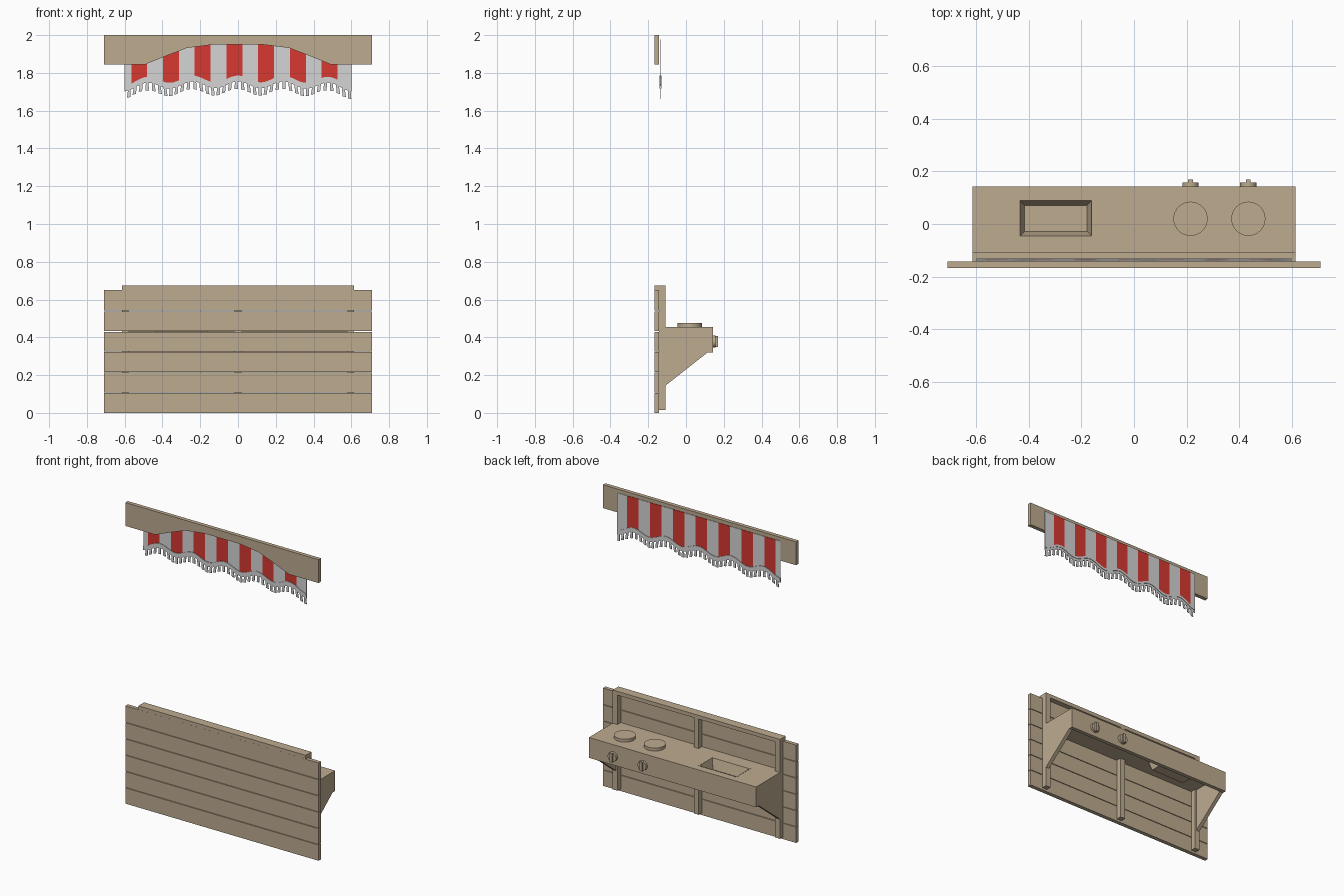
import bpy, bmesh, math

if "Cube" in bpy.data.objects:
    bpy.data.objects.remove(bpy.data.objects["Cube"])

def material(name, rgb):
    m = bpy.data.materials.new(name)
    m.diffuse_color = (*rgb, 1)
    m.use_nodes = True
    m.node_tree.nodes["Principled BSDF"].inputs["Base Color"].default_value = m.diffuse_color
    return m

WOOD = material("tan wood", (0.51, 0.41, 0.28))
RED = material("red cloth", (0.68, 0.04, 0.03))
WHITE = material("white cloth", (0.66, 0.66, 0.66))

def finish(name, bm, *mats):
    me = bpy.data.meshes.new(name)
    bmesh.ops.recalc_face_normals(bm, faces=bm.faces)
    bm.to_mesh(me)
    bm.free()
    ob = bpy.data.objects.new(name, me)
    bpy.context.collection.objects.link(ob)
    for m in mats:
        me.materials.append(m)
    return ob

def prism(bm, pts, axis, a, b):
    """Extrude a profile along x (pts are y,z) or y (pts are x,z) from a to b."""
    def co(p, t):
        return (t, p[0], p[1]) if axis == 'x' else (p[0], t, p[1])
    lo = [bm.verts.new(co(p, a)) for p in pts]
    hi = [bm.verts.new(co(p, b)) for p in pts]
    faces = [bm.faces.new(lo), bm.faces.new(hi[::-1])]
    n = len(pts)
    for i in range(n):
        j = (i + 1) % n
        faces.append(bm.faces.new((lo[i], lo[j], hi[j], hi[i])))
    return faces

def solid(name, pts, axis, a, b, mat=WOOD):
    bm = bmesh.new()
    prism(bm, pts, axis, a, b)
    return finish(name, bm, mat)

def box(name, x0, x1, y0, y1, z0, z1, mat=WOOD):
    return solid(name, [(x0, z0), (x1, z0), (x1, z1), (x0, z1)], 'y', y0, y1, mat)

def cylinder(name, r, depth, loc, rot=(0, 0, 0)):
    bpy.ops.mesh.primitive_cylinder_add(vertices=32, radius=r, depth=depth, location=loc, rotation=rot)
    ob = bpy.context.object
    ob.name = name
    ob.data.materials.append(WOOD)
    bpy.ops.object.shade_smooth_by_angle()

# front planks with narrow gaps
for i in range(6):
    z = i * 0.1083
    box(f"front_plank_{i + 1}", -0.71, 0.71, -0.168, -0.142, z, z + (0.1083 if i == 5 else 0.1045))

# posts and top rail
for x, side in ((-0.597, "left"), (0, "middle"), (0.597, "right")):
    box(f"{side}_post", x - 0.018, x + 0.018, -0.142, -0.108, 0.015, 0.65)
box("top_rail", -0.615, 0.615, -0.168, -0.108, 0.65, 0.675)

# counter top: a grid of faces with the sink opening left out
sx, sy = (-0.44, -0.155), (-0.052, 0.095)
xs, ys = (-0.615, *sx, 0.615), (-0.142, *sy, 0.117)
bm = bmesh.new()
grid = [[bm.verts.new((x, y, 0.455)) for y in ys] for x in xs]
for i in range(3):
    for j in range(3):
        if (i, j) != (1, 1):
            bm.faces.new((grid[i][j], grid[i + 1][j], grid[i + 1][j + 1], grid[i][j + 1]))
top = finish("counter_top", bm, WOOD)
mod = top.modifiers.new("thickness", 'SOLIDIFY')
mod.thickness, mod.offset = 0.025, -1

# tapered sink bowl
def ring(bm, inset, z):
    x0, x1, y0, y1 = sx[0] + inset, sx[1] - inset, sy[0] + inset, sy[1] - inset
    return [bm.verts.new(p) for p in ((x0, y0, z), (x1, y0, z), (x1, y1, z), (x0, y1, z))]

bm = bmesh.new()
rings = [ring(bm, 0.018, 0.384), ring(bm, 0, 0.456), ring(bm, 0.006, 0.456), ring(bm, 0.024, 0.39)]
for a, b in zip(rings, rings[1:]):
    for i in range(4):
        j = (i + 1) % 4
        bm.faces.new((a[i], a[j], b[j], b[i]))
bm.faces.new(rings[0])
bm.faces.new(rings[-1])
finish("sink_bowl", bm, WOOD)

# counter fascia and slanted side brackets
box("counter_fascia", -0.615, 0.615, 0.117, 0.142, 0.32, 0.455)
for s, side in ((-1, "left"), (1, "right")):
    solid(f"{side}_bracket", [(-0.108, 0.43), (0.117, 0.43), (0.117, 0.322), (-0.108, 0.145)],
          'x', s * 0.59, s * 0.615)

# hot plates and knobs
for i, x in enumerate((0.215, 0.435), 1):
    cylinder(f"hot_plate_{i}", 0.065, 0.02, (x, 0.02, 0.465))
    cylinder(f"knob_{i}", 0.031, 0.015, (x, 0.1495, 0.378), (math.pi / 2, 0, 0))
    box(f"knob_grip_{i}", x - 0.009, x + 0.009, 0.15, 0.169, 0.348, 0.408)

# header board with an arched underside
half = [(0.13, 1.95), (0.27, 1.932), (0.38, 1.89), (0.49, 1.845), (0.71, 1.845), (0.71, 2.0)]
solid("header_board", half + [(-x, z) for x, z in reversed(half)], 'y', -0.168, -0.142)

# scalloped hem line of the awning
def hem(x):
    return 1.765 + 0.018 * math.cos(2 * math.pi * x / 0.24) - 0.017 * (x / 0.6) ** 4

# striped awning cloth, coloured by column
STRIPE, START, Y = 0.084, -0.565, -0.136
cols = [-0.6] + [START + 0.014 * k for k in range(-2, 84)] + [0.6]
bm = bmesh.new()
rows = [(bm.verts.new((x, Y, hem(x))), bm.verts.new((x, Y, 1.978))) for x in cols]
for k in range(len(cols) - 1):
    f = bm.faces.new((rows[k][0], rows[k + 1][0], rows[k + 1][1], rows[k][1]))
    mid = (cols[k] + cols[k + 1]) / 2
    f.material_index = math.floor((mid - START) / STRIPE) % 2
cloth = finish("awning_cloth", bm, RED, WHITE)
mod = cloth.modifiers.new("thickness", 'SOLIDIFY')
mod.thickness, mod.offset = 0.003, 0

# trim ribbon along the hem
line = [(x, hem(x)) for x in cols]
solid("awning_trim", [(x, z - 0.012) for x, z in line] + [(x, z + 0.003) for x, z in reversed(line)],
      'y', Y - 0.005, Y + 0.005, WHITE)

# fringe: a narrow band with hanging strands
bm = bmesh.new()
prism(bm, [(x, z - 0.028) for x, z in line] + [(x, z - 0.01) for x, z in reversed(line)],
      'y', Y - 0.002, Y + 0.002)
n = 38
for i in range(n):
    x = -0.575 + i * 1.164 / (n - 1)
    z = hem(x)
    lean = 0.006 * math.sin(2 * math.pi * x / 0.24)
    w = 0.009
    prism(bm, [(x - w + lean, z - 0.068), (x + w + lean, hem(x + w) - 0.068),
               (x + w * 0.8, z - 0.026), (x - w * 0.8, z - 0.026)], 'y', Y - 0.002, Y + 0.002)
finish("awning_fringe", bm, WHITE)
